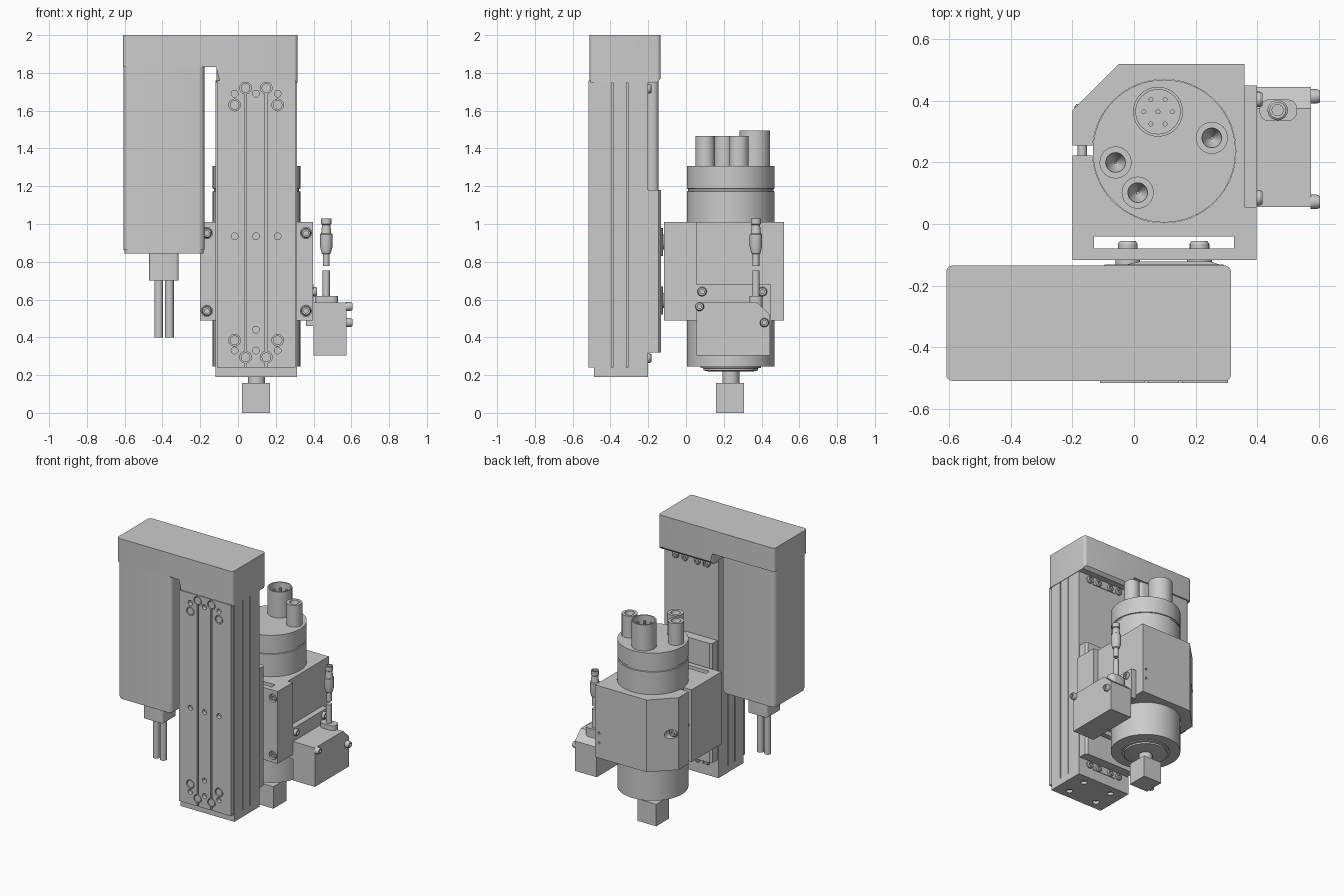
import bpy, bmesh, math
from mathutils import Vector

if "Cube" in bpy.data.objects:
    bpy.data.objects.remove(bpy.data.objects["Cube"])


def finish(name, bm, bevel=0, axis=2):
    """Optionally bevel the edges running along one axis, then make the object."""
    bmesh.ops.recalc_face_normals(bm, faces=bm.faces[:])
    if bevel:
        es = [e for e in bm.edges
              if abs((e.verts[0].co - e.verts[1].co).normalized()[axis]) > 0.99]
        bmesh.ops.bevel(bm, geom=es, offset=bevel, segments=4, profile=0.5, affect='EDGES')
    me = bpy.data.meshes.new(name)
    bm.to_mesh(me)
    bm.free()
    ob = bpy.data.objects.new(name, me)
    bpy.context.collection.objects.link(ob)
    return ob


def prism(name, pts, axis, lo, hi, bevel=0, bevel_axis=2):
    """Extrude a 2D outline along x, y or z."""
    def place(p, t):
        return {'x': (t, p[0], p[1]), 'y': (p[0], t, p[1]), 'z': (p[0], p[1], t)}[axis]
    bm = bmesh.new()
    a = [bm.verts.new(place(p, lo)) for p in pts]
    b = [bm.verts.new(place(p, hi)) for p in pts]
    bm.faces.new(a)
    bm.faces.new(b)
    for i in range(len(pts)):
        j = (i + 1) % len(pts)
        bm.faces.new((a[i], a[j], b[j], b[i]))
    return finish(name, bm, bevel, bevel_axis)


def box(name, x0, x1, y0, y1, z0, z1, bevel=0):
    return prism(name, [(x0, y0), (x1, y0), (x1, y1), (x0, y1)], 'z', z0, z1, bevel)


def lathe(name, profile, loc, direction=(0, 0, 1), seg=32):
    """Revolve (radius, height) points around a direction through loc."""
    rot = Vector(direction).to_track_quat('Z', 'Y')
    bm = bmesh.new()
    rings = []
    for r, h in profile:
        rings.append([bm.verts.new(rot @ Vector((r * math.cos(k * math.tau / seg),
                      r * math.sin(k * math.tau / seg), h)) + Vector(loc)) for k in range(seg)])
    for a, b in zip(rings, rings[1:]):
        for k in range(seg):
            n = (k + 1) % seg
            bm.faces.new((a[k], a[n], b[n], b[k]))
    bm.faces.new(rings[0])
    bm.faces.new(rings[-1])
    return finish(name, bm)


def cyl(name, r, h, loc, direction=(0, 0, 1), seg=32):
    return lathe(name, [(r, 0), (r, h)], loc, direction, seg)


def screw(name, r, h, loc, direction):
    """Rounded socket head screw."""
    return lathe(name, [(r, 0), (r, h * .6), (r * .8, h), (r * .45, h), (r * .45, h * .4)],
                 loc, direction, 20)


def cut(ob, *cutters):
    bpy.context.view_layer.objects.active = ob
    for c in cutters:
        m = ob.modifiers.new('cut', 'BOOLEAN')
        m.operation, m.solver, m.object = 'DIFFERENCE', 'EXACT', c
        bpy.ops.object.modifier_apply(modifier=m.name)
        bpy.data.objects.remove(c)


FRONT, BACK, RIGHT = (0, -1, 0), (0, 1, 0), (1, 0, 0)

# belt housing across the top
housing = prism('top_housing', [(-.61, 2), (-.61, 1.83), (-.115, 1.83), (-.115, 1.75), (.315, 1.75),
                (.315, 2)], 'y', -.51, -.135, .02)
cut(housing, prism('lip_cutter', [(-.165, 1.74), (-.12, 1.74), (-.12, 1.785)], 'x', -.13, .33))

# motor, gland and cables
box('motor_body', -.605, -.178, -.508, -.145, .862, 1.84, .03)
box('motor_end_plate', -.6, -.183, -.503, -.15, .845, .862, .03)
box('cable_gland', -.47, -.315, -.41, -.25, .70, .85, .015)
for x in (-.42, -.363):
    cyl('motor_cable', .023, .31, (x, -.33, .4))

# linear rail extrusion with front and side grooves
g = .006
rail_pts = [(-.11, -.487), (-.11, -.517)]
for x in (.04, .15):
    rail_pts += [(x - g, -.517), (x - g, -.497), (x + g, -.497), (x + g, -.517)]
rail_pts += [(.305, -.517), (.305, -.487), (.312, -.487)]
for y in (-.39, -.31):
    rail_pts += [(.312, y - .004), (.304, y - .004), (.304, y + .004), (.312, y + .004)]
rail_pts += [(.312, -.2), (-.118, -.2)]
for y in (-.31, -.39):
    rail_pts += [(-.118, y + .004), (-.11, y + .004), (-.11, y - .004), (-.118, y - .004)]
rail_pts += [(-.118, -.487)]
rail = prism('linear_rail', rail_pts, 'z', .24, 1.76)
base = box('rail_end_block', -.118, .312, -.487, -.2, .19, .24)
cut(base, *[cyl('hole', .022, .04, (x, y, .17)) for x in (-.02, .21) for y in (-.42, -.27)])

# mounting holes on the rail front, dowel plugs in the larger ones
big = [(.04, 1.72), (.15, 1.72), (-.018, 1.63), (.21, 1.63),
       (.04, .295), (.15, .295), (-.018, .385), (.21, .385)]
small = [(x, z) for x in (-.018, .095, .21) for z in (.33, .935, 1.69)] + [(.095, .44)]
cut(rail, *[cyl('hole', .031, .04, (x, -.5, z), FRONT, 24) for x, z in big],
    *[cyl('hole', .018, .05, (x, -.49, z), FRONT, 16) for x, z in small])
for x, z in big:
    cyl('dowel_plug', .025, .016, (x, -.499, z), FRONT, 24)

# screw strips on the rail back
for z in (.29, 1.715):
    box('screw_strip', 0, .19, -.201, -.195, z - .025, z + .025)
    for x in (-.03, .045, .145, .22):
        screw('strip_screw', .025, .018, (x, -.201, z), BACK)

# carriage, spacers and carriage bolts
prism('carriage', [(-.11, -.2), (.305, -.2), (.305, -.145), (.29, -.132), (-.095, -.132),
      (-.11, -.145)], 'z', .32, 1.18)
for z in (.595, .905):
    prism('carriage_spacer', [(-.03, -.133), (.28, -.133), (.25, -.122), (.02, -.122)],
          'z', z - .075, z + .075)
    for x in (-.02, .213):
        cyl('bolt_spacer', .04, .02, (x, -.134, z), BACK)
        screw('carriage_bolt', .032, .026, (x, -.081, z), BACK)

# clamp block: outline, through slot, bore and slit
cx, cy = .098, .237
clamp = prism('clamp_block', [(-.2, -.117), (.398, -.117), (.398, .055), (.36, .055), (.36, .52),
              (-.05, .52), (-.2, .37)], 'z', .49, 1.01)
cut(clamp, box('slot_cutter', -.13, .325, -.08, -.04, .4, 1.1),
    cyl('bore_cutter', .233, .8, (cx, cy, .4), seg=64),
    box('slit_cutter', -.25, -.1, .222, .255, .4, 1.1),
    cyl('pinch_cutter', .032, .2, (-.165, .37, .75), BACK),
    *[cyl('counterbore', .03, .05, (x, -.087, z), FRONT) for x in (-.165, .36) for z in (.54, .952)],
    *[cyl('pin_hole', .008, .05, (.33, .5, z), BACK, 12) for z in (.6, .67)])
for x in (-.165, .36):
    for z in (.54, .952):
        screw('clamp_screw', .026, .025, (x, -.087, z), FRONT)
cyl('pinch_bolt', .015, .16, (-.168, .215, .75), BACK)
screw('pinch_bolt_head', .028, .02, (-.165, .37, .75), BACK)

# spindle body with groove, nose, shaft and tool block
r = .232
lathe('spindle_body', [(r, .245), (r, 1.172), (r - .006, 1.174), (r - .006, 1.186),
      (r, 1.188), (r, 1.308)], (cx, cy, 0), seg=64)
lathe('spindle_nose', [(.11, .218), (.145, .225), (.145, .236), (.16, .238), (.16, .246)],
      (cx, cy, 0), seg=48)
cyl('spindle_shaft', .045, .08, (cx, cy, .15))
box('tool_block', .022, .17, .16, .308, 0, .158)

# electrical connector with pins on top
lathe('power_connector', [(.081, 1.3), (.081, 1.495), (.072, 1.495), (.072, 1.37)],
      (.078, .365, 0), seg=40)
for k in range(7):
    a = k * math.tau / 6
    d = .046 if k < 6 else 0
    cyl('connector_pin', .008, .1, (.078 + d * math.cos(a), .365 + d * math.sin(a), 1.365), seg=12)

# hose fittings with conical mouths
for x, y in ((-.06, .2), (.012, .102), (.253, .28)):
    lathe('hose_fitting', [(.052, 1.3), (.052, 1.465), (.032, 1.465), (.03, 1.44), (.004, 1.40)],
          (x, y, 0))

# sensor bracket and sensor box
bracket = prism('sensor_bracket', [(.055, .46), (.45, .46), (.45, .68), (.055, .68)], 'x', .36, .4)
for y in (.085, .405):
    screw('bracket_screw', .025, .02, (.398, y, .642), RIGHT)
prism('sensor_box', [(.055, .305), (.445, .305), (.445, .52), (.375, .585), (.055, .585)],
      'x', .4, .575)
for y, z in ((.072, .563), (.415, .478)):
    screw('sensor_screw', .024, .032, (.573, y, z), RIGHT)

# sensor cable outlet, cable stub and plug
box('cable_outlet', .408, .53, .335, .405, .54, .62, .03)
cyl('sensor_cable', .019, .15, (.467, .37, .605))
lathe('sensor_plug', [(.018, .777), (.018, .84), (.024, .845), (.033, .88), (.033, .945), (.027, .95),
      (.022, .995), (.027, 1.0), (.027, 1.03), (.018, 1.03), (.018, 1.015)], (.467, .37, 0), seg=24)

# smooth curved surfaces, keep hard edges
for ob in bpy.context.collection.objects:
    ob.data.shade_smooth()
    ob.data.set_sharp_from_angle(angle=math.radians(30))
